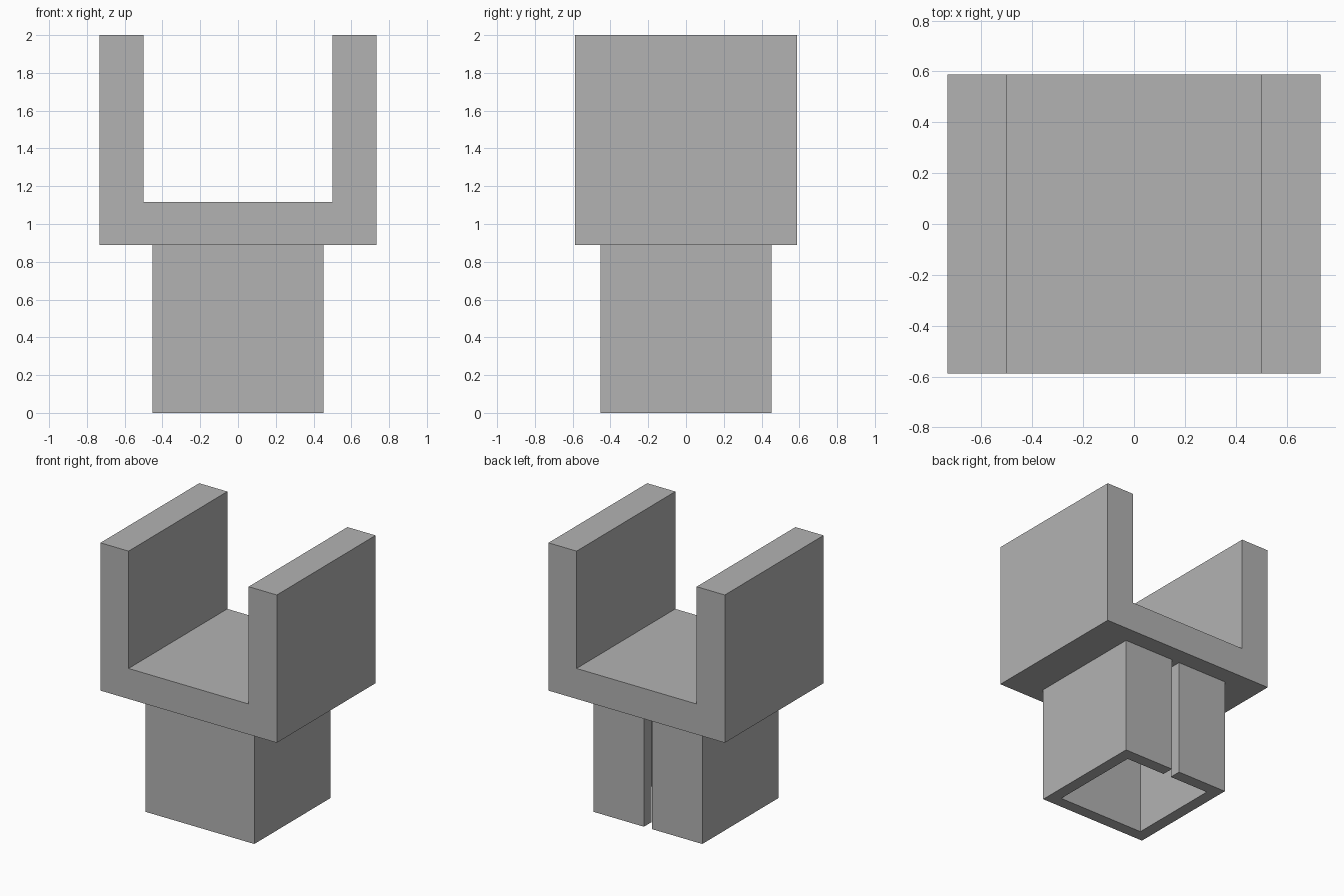
import bpy
import bmesh

cube = bpy.data.objects.get("Cube")
if cube:
    bpy.data.objects.remove(cube, do_unlink=True)

grey = bpy.data.materials.new("plain_grey")
grey.use_nodes = True
colour = (0.45, 0.45, 0.45, 1)
grey.diffuse_color = colour
grey.node_tree.nodes["Principled BSDF"].inputs["Base Color"].default_value = colour


def extrude_outline(name, points, direction):
    """Make a solid by sweeping a closed outline along a direction."""
    bm = bmesh.new()
    face = bm.faces.new([bm.verts.new(p) for p in points])
    swept = bmesh.ops.extrude_face_region(bm, geom=[face], use_keep_orig=True)
    moved = [g for g in swept["geom"] if isinstance(g, bmesh.types.BMVert)]
    bmesh.ops.translate(bm, verts=moved, vec=direction)
    bmesh.ops.recalc_face_normals(bm, faces=bm.faces)
    mesh = bpy.data.meshes.new(name)
    bm.to_mesh(mesh)
    bm.free()
    mesh.materials.append(grey)
    obj = bpy.data.objects.new(name, mesh)
    bpy.context.collection.objects.link(obj)
    return obj


def mirrored(half):
    """Complete a half outline by reflecting it across x = 0."""
    return half + [(-x, v) for x, v in reversed(half)]


# U-shaped cradle, open at the top, front and back
outer_x, inner_x, depth = 0.734, 0.5, 0.587
base_z, floor_z, top_z = 0.888, 1.117, 2.0
cradle = mirrored([(outer_x, base_z), (outer_x, top_z),
                   (inner_x, top_z), (inner_x, floor_z)])
extrude_outline("cradle", [(x, -depth, z) for x, z in cradle], (0, 2 * depth, 0))

# Hollow square socket, open below, with a full-height slot in the back wall
outer, inner, slot = 0.453, 0.363, 0.033
socket = mirrored([(slot, outer), (outer, outer), (outer, -outer)])
socket += mirrored([(slot, inner), (inner, inner), (inner, -inner)])[::-1]
extrude_outline("socket", [(x, y, 0) for x, y in socket], (0, 0, base_z))
